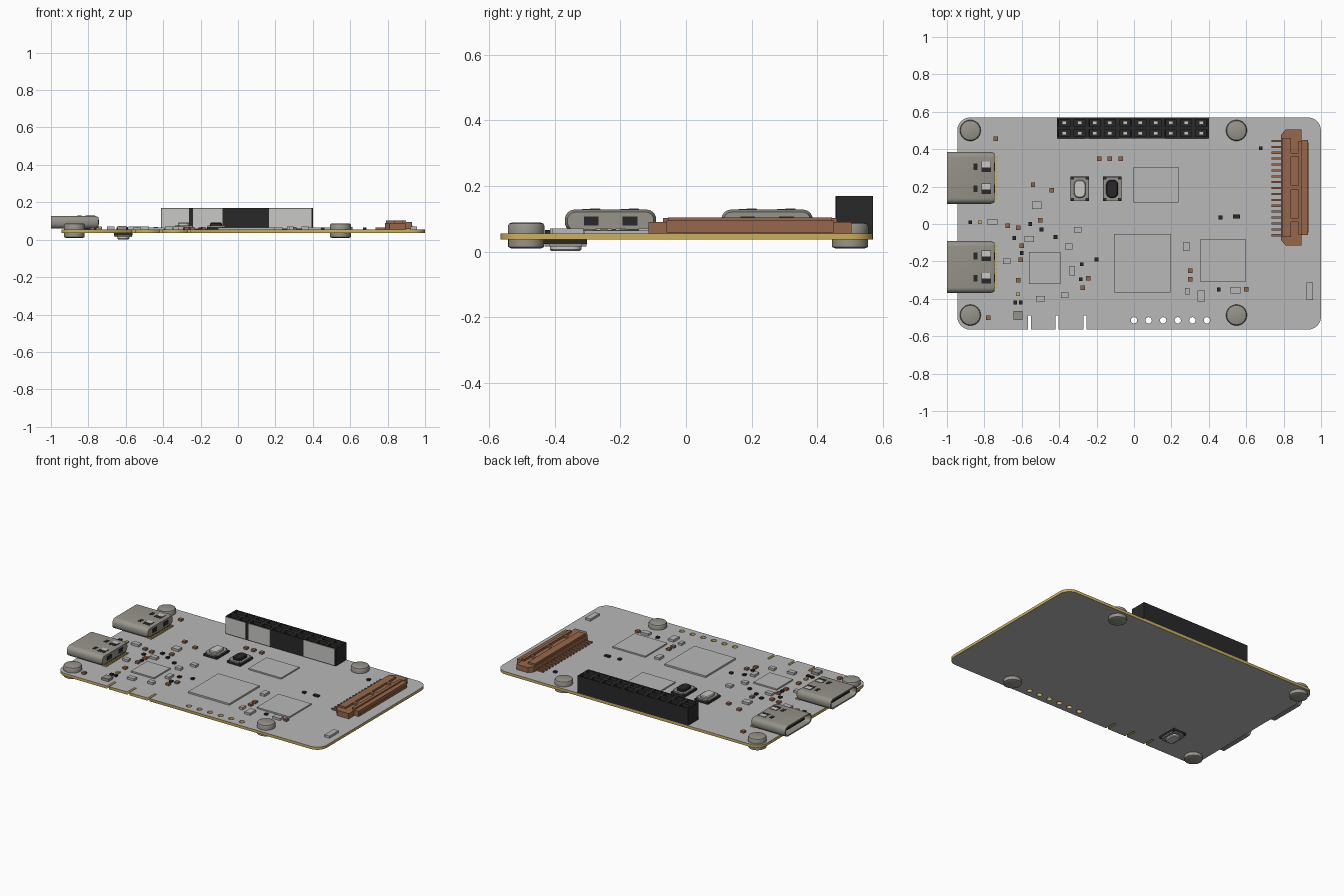
import bpy, bmesh, math
from mathutils import Vector

if "Cube" in bpy.data.objects:
    bpy.data.objects.remove(bpy.data.objects["Cube"])


def mat(name, r, g, b):
    m = bpy.data.materials.new(name)
    m.diffuse_color = (r, g, b, 1)
    m.use_nodes = True
    m.node_tree.nodes["Principled BSDF"].inputs["Base Color"].default_value = m.diffuse_color
    return m


GREY = mat("board_grey", .48, .48, .48)
GOLD = mat("gold", .60, .43, .11)
METAL = mat("warm_metal", .31, .295, .26)
BLACK = mat("black_plastic", .022, .022, .022)
BROWN = mat("brown_plastic", .31, .135, .07)
LIGHT = mat("light_plastic", .58, .58, .57)
TOP = .055  # upper board surface


def finish(name, bm, *mats):
    bmesh.ops.recalc_face_normals(bm, faces=bm.faces)
    me = bpy.data.meshes.new(name)
    bm.to_mesh(me)
    bm.free()
    for m in mats:
        me.materials.append(m)
    ob = bpy.data.objects.new(name, me)
    bpy.context.collection.objects.link(ob)
    return ob


def boxes(name, items, m):
    """Each item: centre x, centre y, size x, size y, bottom, top."""
    bm = bmesh.new()
    for x, y, sx, sy, z0, z1 in items:
        vs = bmesh.ops.create_cube(bm, size=1)["verts"]
        for v in vs:
            v.co = (x + v.co.x * sx, y + v.co.y * sy, (z0 + z1) / 2 + v.co.z * (z1 - z0))
    return finish(name, bm, m)


def loft(name, rings, mats, bands=None, end_mat=0):
    """Skin rings of points; bands gives the material index between rings."""
    bm = bmesh.new()
    vr = [[bm.verts.new(p) for p in r] for r in rings]
    n = len(rings[0])
    for k in range(len(vr) - 1):
        for i in range(n):
            j = (i + 1) % n
            f = bm.faces.new((vr[k][i], vr[k][j], vr[k + 1][j], vr[k + 1][i]))
            f.material_index = bands[k] if bands else 0
    bm.faces.new(vr[0])
    bm.faces.new(vr[-1]).material_index = end_mat
    return finish(name, bm, *mats)


def rounded(cx, cy, hx, hy, r, n=6):
    pts = []
    for q, (sx, sy) in enumerate(((1, 1), (-1, 1), (-1, -1), (1, -1))):
        for i in range(n + 1):
            a = math.pi / 2 * (q + i / n)
            pts.append((cx + sx * (hx - r) + r * math.cos(a), cy + sy * (hy - r) + r * math.sin(a)))
    return pts


def circle(cx, cy, r, n=32):
    return [(cx + r * math.cos(math.tau * i / n), cy + r * math.sin(math.tau * i / n)) for i in range(n)]


def at_z(pts, z):
    return [(a, b, z) for a, b in pts]


def smooth(ob):
    bpy.context.view_layer.objects.active = ob
    bpy.ops.object.select_all(action='DESELECT')
    ob.select_set(True)
    bpy.ops.object.shade_smooth_by_angle(angle=math.radians(35))


# Board: flat outline with three edge slots and a row of holes
outline = rounded(.0275, .0025, .9725, .5675, .07)
third = outline[:21]
slots = []
for x in (-.56, -.412, -.262):
    slots += [(x - .008, -.565), (x - .008, -.49), (x + .008, -.49), (x + .008, -.565)]
cu = bpy.data.curves.new("circuit_board", 'CURVE')
cu.dimensions, cu.fill_mode, cu.extrude = '2D', 'BOTH', .009
for pts in [third + slots + outline[21:]] + [circle(.078 * i, -.515, .017, 16) for i in range(6)]:
    sp = cu.splines.new('POLY')
    sp.points.add(len(pts) - 1)
    for p, (x, y) in zip(sp.points, pts):
        p.co = (x, y, 0, 1)
    sp.use_cyclic_u = True
tmp = bpy.data.objects.new("board_outline", cu)
bpy.context.collection.objects.link(tmp)
bpy.context.view_layer.update()
bm = bmesh.new()
bm.from_mesh(tmp.evaluated_get(bpy.context.evaluated_depsgraph_get()).to_mesh())
bpy.data.objects.remove(tmp)
bmesh.ops.remove_doubles(bm, verts=bm.verts, dist=1e-5)
bmesh.ops.translate(bm, verts=bm.verts, vec=Vector((0, 0, .046)))
bm.normal_update()
for f in bm.faces:  # bare gold rim, grey faces
    f.material_index = 1 if abs(f.normal.z) < .5 else 0
finish("circuit_board", bm, GREY, GOLD)

# Corner fasteners above and below the board
for x in (-.875, .548):
    for y in (-.487, .50):
        prof = [(.046, .01), (.055, .014), (.055, .037), (.04, .037), (.04, .055),
                (.056, .055), (.056, .078), (.052, .085), (.045, .088)]
        smooth(loft("corner_fastener", [at_z(circle(x, y, r), z) for r, z in prof], [METAL]))

# Pin header: grid of recessed sockets
bm = bmesh.new()
x0, x1, y0, y1, zt = -.413, .4, .457, .57, .17
bmesh.ops.create_grid(bm, x_segments=10, y_segments=2, size=.5)
for v in bm.verts:
    v.co = (x0 + (v.co.x + .5) * (x1 - x0), y0 + (v.co.y + .5) * (y1 - y0), zt)
cells = bm.faces[:]
rim = [e for e in bm.edges if e.is_boundary]
ext = bmesh.ops.extrude_edge_only(bm, edges=rim)["geom"]
for v in ext:
    if isinstance(v, bmesh.types.BMVert):
        v.co.z = TOP
bmesh.ops.contextual_create(bm, geom=[e for e in ext if isinstance(e, bmesh.types.BMEdge)])
bmesh.ops.inset_individual(bm, faces=cells, thickness=.015, depth=0)
bmesh.ops.inset_individual(bm, faces=cells, thickness=.001, depth=-.03)
finish("pin_header", bm, BLACK)
boxes("header_contacts", [(x0 + .0813 * (i + .5), y, .024, .018, .139, .150)
                          for i in range(10) for y in (.485, .541)], LIGHT)
boxes("header_front_panels", [((a + b) / 2, .4565, b - a, .005, .06, .168)
                              for a, b in ((-.41, -.262), (-.24, -.082), (.165, .392))], LIGHT)

# Two side ports: hollow rounded shells with tongue, windows and solder tails
for cy in (.247, -.23):
    def ring(x, inset):
        return [(x, a, b) for a, b in rounded(cy, .0935, .139 - inset, .0345 - inset, .03 - inset)]
    smooth(loft("port_shell", [ring(-.745, .008), ring(-.765, 0), ring(-1, 0), ring(-1, .009), ring(-.82, .009)],
                [METAL, BLACK], [0, 0, 0, 0], 1))
    boxes("port_tongue", [(-.9, cy, .16, .19, .088, .099)], BLACK)
    boxes("port_contacts", [(-.91, cy - .077 + .014 * i, .13, .007, .0865, .1005) for i in range(12)], GOLD)
    boxes("port_windows", [(-.847, cy + s * .059, .022, .035, .122, .1295) for s in (-1, 1)]
          + [(-.79, cy + s * .059, .052, .056, .122, .129) for s in (-1, 1)]
          + [(-.745, cy + s * .059, .006, .045, .08, .107) for s in (-1, 1)], BLACK)
    boxes("port_tabs", [(-.79, cy + s * .059 + .012, .044, .030, .123, .1305) for s in (-1, 1)], LIGHT)
    boxes("port_base", [(-.81, cy, .13, .22, TOP, .066)], BLACK)
    boxes("port_tails", [(-.742, cy - .11 + .02 * i, .03, .011, TOP, .063) for i in range(12)], GOLD)

# Flat cable connector
body = [(.785, -.085), (.81, -.115), (.895, -.115), (.895, .505), (.81, .505), (.785, .475)]
loft("cable_connector_body", [at_z(body, z) for z in (TOP, .09)], [BROWN])
boxes("cable_connector_latch", [(.909, .195, .04, .51, .058, .095), (.815, .195, .05, .53, .088, .102),
                                (.8675, .195, .055, .02, .088, .102), (.8675, .02, .055, .02, .088, .102),
                                (.8675, .37, .055, .02, .088, .102), (.889, .195, .02, .50, .088, .104)], BROWN)
boxes("cable_connector_slot", [(.929, .195, .006, .48, .062, .076)], BROWN)
boxes("cable_connector_pins", [(.762, -.06 + .0315 * i, .055, .011, TOP, .065) for i in range(17)], BROWN)


# Push buttons: black base, metal frame, rounded cap
def button(name, x, y, za, d, cap):
    z = lambda h: za + d * h
    lo = lambda a, b: (min(z(a), z(b)), max(z(a), z(b)))
    boxes(name + "_base", [(x, y, .098, .132, *lo(0, .014))], BLACK)
    boxes(name + "_frame", [(x, y, .094, .10, *lo(.012, .022)), (x, y, .066, .128, *lo(.012, .0221))], METAL)
    smooth(loft(name + "_cap", [at_z(rounded(x, y, .032 - i, .048 - i, .027 - i), z(h))
                                for i, h in ((0, .02), (0, .031), (.005, .036))], [cap]))


button("white_button", -.29, .188, TOP, 1, LIGHT)
button("black_button", -.117, .188, TOP, 1, BLACK)
button("underside_button", -.613, -.367, .037, -1, LIGHT)

# Flat chips
boxes("chips", [(.117, .21, .24, .19, TOP, .064), (.043, -.21, .302, .315, TOP, .066),
                (.475, -.195, .24, .23, TOP, .064), (-.477, -.236, .17, .17, TOP, .064)], GREY)

# Larger grey components
boxes("grey_components", [(x, y, sx, sy, TOP, .07) for x, y, sx, sy in (
    (-.757, .013, .055, .03), (.28, -.12, .035, .05), (.285, -.36, .025, .035), (.36, -.385, .04, .06),
    (.543, -.355, .055, .035), (.94, -.36, .035, .095), (-.68, -.20, .04, .03), (-.56, -.08, .05, .03),
    (-.35, -.12, .04, .03), (-.33, -.25, .03, .05), (-.5, -.40, .05, .03), (-.37, -.38, .04, .03),
    (-.52, .10, .05, .04), (-.3, -.03, .04, .03))], GREY)
boxes("square_component", [(-.62, -.488, .05, .048, TOP, .072)], METAL)

# Tiny surface parts
BROWNS = [(-.74, .455), (-.185, .35), (-.13, .35), (-.07, .35), (-.54, .21), (-.44, .18), (-.5, .02),
          (-.675, -.01), (-.62, -.02), (-.6, -.115), (-.605, -.19), (-.62, -.3), (-.245, -.29),
          (-.275, -.34), (.3, -.25), (.3, -.295), (.6, -.35), (-.78, -.5)]
BLACKS = [(-.875, .01), (-.555, 0), (-.495, -.03), (-.42, -.07), (-.64, -.075), (-.6, -.155), (-.2, -.19),
          (-.28, -.215), (-.285, -.295), (.677, .405), (.463, .035), (.54, .04), (.557, .04), (.453, -.35),
          (-.635, -.42), (-.605, -.42)]
boxes("brown_capacitors", [(x, y, .024, .024, TOP, .068) for x, y in BROWNS], BROWN)
boxes("black_resistors", [(x, y, .02, .02, TOP, .065) for x, y in BLACKS], BLACK)
boxes("gold_indicators", [(x, y, .02, .02, TOP, .064) for x, y in ((-.62, -.375), (-.825, .01))], GOLD)
